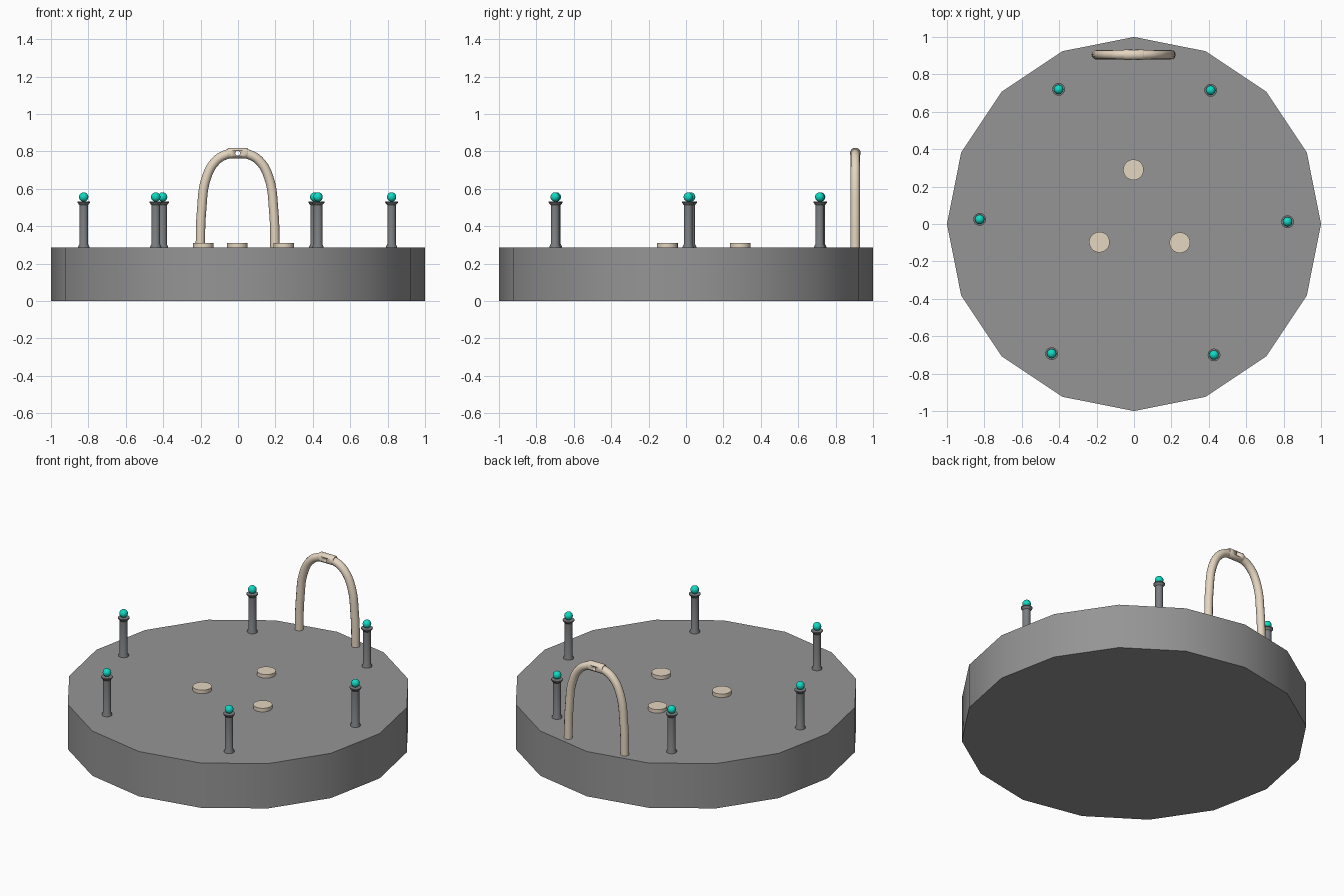
import bpy
from math import cos, sin, pi, radians
from mathutils import Matrix

if "Cube" in bpy.data.objects:
    bpy.data.objects.remove(bpy.data.objects["Cube"])

TOP = 0.286      # height of the base's upper face
ARCH_Y = 0.905   # depth position of the arch


def material(name, rgb):
    m = bpy.data.materials.new(name)
    m.diffuse_color = (*rgb, 1)
    m.use_nodes = True
    m.node_tree.nodes["Principled BSDF"].inputs["Base Color"].default_value = m.diffuse_color
    return m


tan = material("tan", (0.78, 0.67, 0.53))
teal = material("teal", (0.005, 0.70, 0.55))
dark_grey = material("dark_grey", (0.30, 0.30, 0.30))
slate = material("slate", (0.20, 0.205, 0.215))


def add(name, mesh, mat=None, loc=(0, 0, 0)):
    mesh.shade_smooth()
    mesh.set_sharp_from_angle(angle=radians(35))
    if mat:
        mesh.materials.append(mat)
    ob = bpy.data.objects.new(name, mesh)
    ob.location = loc
    bpy.context.collection.objects.link(ob)
    return ob


def lathe(name, profile, sides, mat=None, loc=(0, 0, 0), turn=None):
    """Closed solid of revolution from (radius, z) points, bottom to top."""
    verts = [(r * cos(2 * pi * i / sides), r * sin(2 * pi * i / sides), z)
             for r, z in profile for i in range(sides)]
    faces = [(k * sides + i, k * sides + (i + 1) % sides,
              (k + 1) * sides + (i + 1) % sides, (k + 1) * sides + i)
             for k in range(len(profile) - 1) for i in range(sides)]
    last = (len(profile) - 1) * sides
    faces += [tuple(reversed(range(sides))), tuple(range(last, last + sides))]
    me = bpy.data.meshes.new(name)
    me.from_pydata(verts, [], faces)
    if turn:
        me.transform(turn)
    return add(name, me, mat, loc)


# Sixteen-sided base
lathe("base", [(1, 0), (1, TOP)], 16, dark_grey)

# Flat round pads
for i, (x, y) in enumerate([(-0.003, 0.29), (-0.185, -0.097), (0.245, -0.1)]):
    lathe(f"pad_{i}", [(0.055, TOP - 0.01), (0.055, 0.309)], 32, tan, (x, y, 0))

# Posts with flanged ends, each topped by a ball
post_profile = [(0.030, TOP - 0.005), (0.030, 0.290), (0.023, 0.304),
                (0.023, 0.512), (0.034, 0.526), (0.034, 0.531)]
ball_profile = [(max(0.0005, 0.025 * sin(a * pi / 10)), -0.025 * cos(a * pi / 10))
                for a in range(11)]
spots = [(-0.403, 0.720), (0.41, 0.715), (-0.825, 0.025),
         (0.821, 0.012), (-0.44, -0.693), (0.428, -0.70)]
for i, (x, y) in enumerate(spots):
    lathe(f"post_{i}", post_profile, 20, slate, (x, y, 0))
    lathe(f"post_ball_{i}", ball_profile, 20, teal, (x, y, 0.556))

# Arch: two mirrored bent tubes
path = [(0.200, TOP - 0.02), (0.193, 0.48), (0.165, 0.665),
        (0.115, 0.75), (0.060, 0.783), (0.030, 0.788)]
for side, sx in (("left", -1), ("right", 1)):
    cu = bpy.data.curves.new("arm", 'CURVE')
    cu.dimensions = '3D'
    cu.bevel_depth = 0.025
    cu.bevel_resolution = 4
    cu.resolution_u = 6
    cu.use_fill_caps = True
    sp = cu.splines.new('BEZIER')
    sp.bezier_points.add(len(path) - 1)
    for p, (x, z) in zip(sp.bezier_points, path):
        p.co = (sx * x - 0.002, 0, z)
        p.handle_left_type = p.handle_right_type = 'AUTO'
    tmp = bpy.data.objects.new("arm_curve", cu)
    bpy.context.collection.objects.link(tmp)
    bpy.context.view_layer.update()
    dg = bpy.context.evaluated_depsgraph_get()
    me = bpy.data.meshes.new_from_object(tmp.evaluated_get(dg))
    bpy.data.objects.remove(tmp)
    add(f"arch_arm_{side}", me, tan, (0, ARCH_Y, 0))

# Sleeve at the arch's crown, drilled through from front to back
sleeve = lathe("arch_sleeve", [(0.025, -0.055), (0.029, -0.047), (0.029, 0.047), (0.025, 0.055)],
               24, tan, (-0.002, ARCH_Y, 0.79), Matrix.Rotation(pi / 2, 4, 'Y'))
drill = lathe("sleeve_drill", [(0.013, -0.1), (0.013, 0.1)], 20, tan,
              (-0.002, ARCH_Y, 0.79), Matrix.Rotation(pi / 2, 4, 'X'))
drill.hide_render = True
drill.hide_viewport = True
cut = sleeve.modifiers.new("hole", 'BOOLEAN')
cut.operation = 'DIFFERENCE'
cut.solver = 'EXACT'
cut.object = drill
